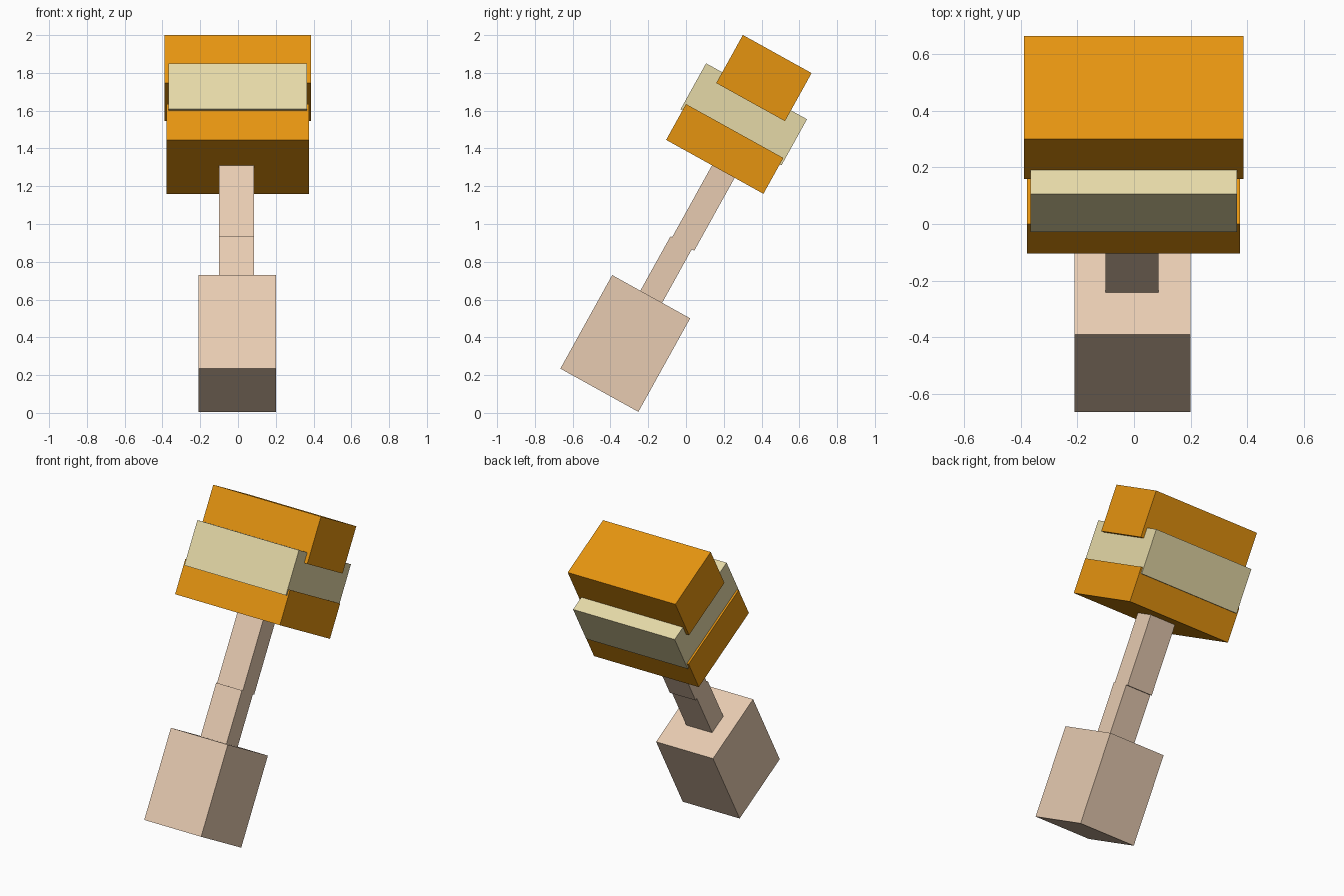
import bpy
import math
from mathutils import Vector, Matrix

if "Cube" in bpy.data.objects:
    bpy.data.objects.remove(bpy.data.objects["Cube"])

TILT = math.radians(29)          # whole tool leans back towards +y
ROT = Matrix.Rotation(-TILT, 4, 'X')


def linear(c):
    c /= 255
    return c / 12.92 if c <= 0.04045 else ((c + 0.055) / 1.055) ** 2.4


def material(name, rgb):
    m = bpy.data.materials.new(name)
    m.diffuse_color = (*[linear(c) for c in rgb], 1)
    m.use_nodes = True
    m.node_tree.nodes["Principled BSDF"].inputs["Base Color"].default_value = m.diffuse_color
    return m


orange = material("orange", (229, 148, 16))
tan = material("pale tan", (231, 203, 177))
cream = material("cream", (229, 217, 167))


def block(name, centre, size, mat):
    """Tilted box: centre in world space, size along its own axes."""
    bpy.ops.mesh.primitive_cube_add(size=1)
    ob = bpy.context.object
    ob.name = name
    ob.data.transform(Matrix.Translation(centre) @ ROT @ Matrix.Diagonal((*size, 1)))
    ob.data.materials.append(mat)


def shaft(name, v0, v1, w0, w1):
    """Square bar given by its extents across (v) and along (w) the lean."""
    centre = ROT @ Vector((-0.007, (v0 + v1) / 2, (w0 + w1) / 2))
    block(name, centre, (0.186, v1 - v0, w1 - w0), tan)


# heavy grip at the bottom
block("grip", (-0.005, -0.3215, 0.3675), (0.41, 0.472, 0.566), tan)

# two-piece handle with a small step
shaft("lower_shaft", -0.525, -0.393, 0.446, 0.778)
shaft("upper_shaft", -0.515, -0.378, 0.772, 1.215)

# layered head
block("lower_slab", (-0.002, 0.205, 1.3975), (0.755, 0.589, 0.217), orange)
block("middle_slab", (-0.001, 0.306, 1.581), (0.732, 0.611, 0.278), cream)
block("upper_slab", (-0.001, 0.4125, 1.7725), (0.776, 0.416, 0.291), orange)
